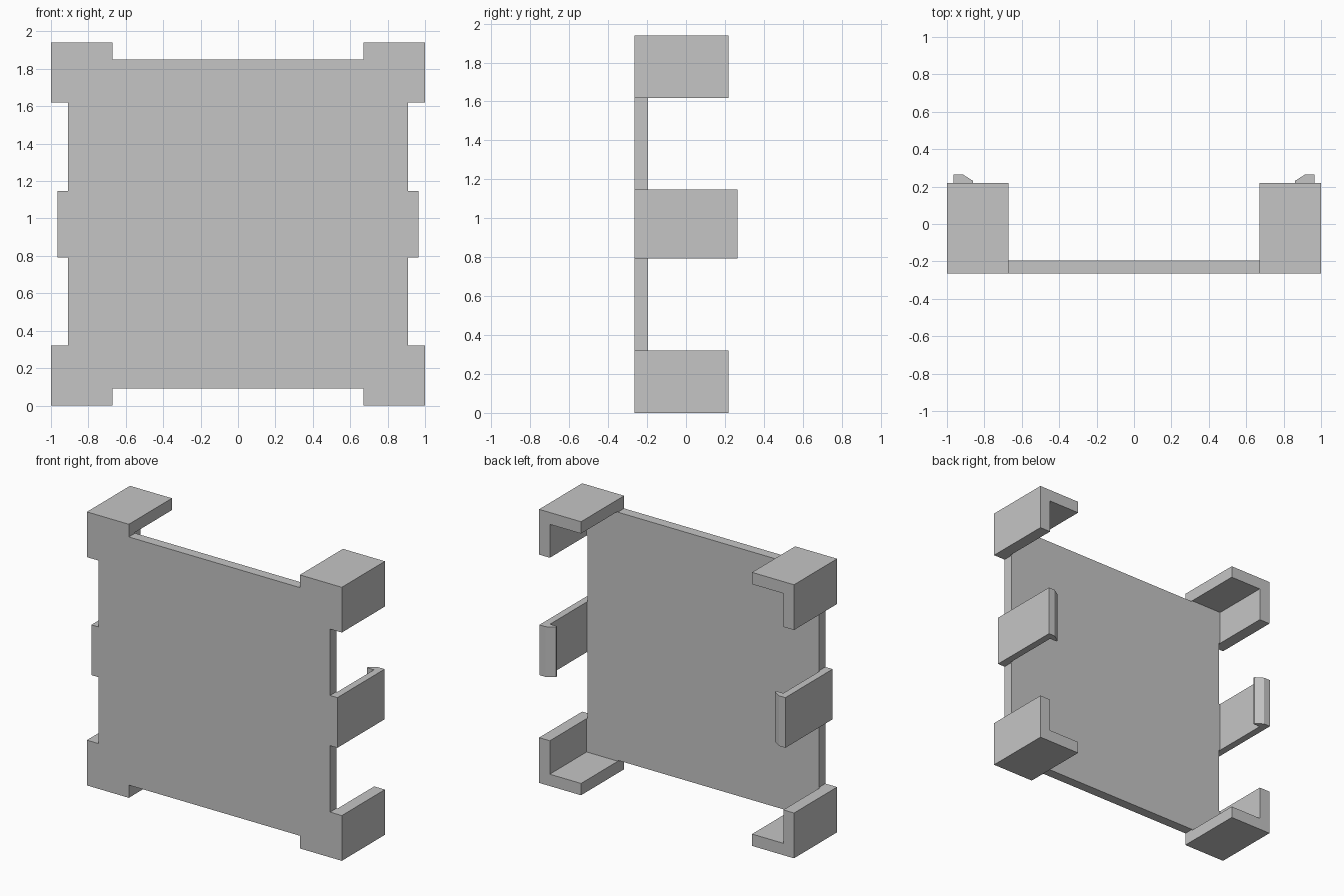
import bpy
import bmesh

cube = bpy.data.objects.get("Cube")
if cube:
    bpy.data.objects.remove(cube, do_unlink=True)

grey = bpy.data.materials.new("light grey")
grey.use_nodes = True
colour = (0.56, 0.56, 0.56, 1)
grey.diffuse_color = colour
grey.node_tree.nodes["Principled BSDF"].inputs["Base Color"].default_value = colour

MID_Z = 0.97            # height of the centre line
FRONT, PLATE_BACK = -0.265, -0.195


def extrude(name, outline, offset, mirror=(False, False, False)):
    """Solid from a flat outline pushed along an offset, mirrored about the centre."""
    bm = bmesh.new()
    base = bm.faces.new([bm.verts.new(p) for p in outline])
    moved = bmesh.ops.extrude_face_region(bm, geom=[base], use_keep_orig=True)["geom"]
    verts = [v for v in moved if isinstance(v, bmesh.types.BMVert)]
    bmesh.ops.translate(bm, verts=verts, vec=offset)
    bmesh.ops.recalc_face_normals(bm, faces=bm.faces)
    mesh = bpy.data.meshes.new(name)
    bm.to_mesh(mesh)
    bm.free()
    mesh.materials.append(grey)
    obj = bpy.data.objects.new(name, mesh)
    obj.location.z = MID_Z
    bpy.context.collection.objects.link(obj)
    if any(mirror):
        mod = obj.modifiers.new("Mirror", 'MIRROR')
        mod.use_axis = mirror
        mod.use_mirror_merge = False


# Back plate: a single outline with stepped corners and small side tabs
EDGE, TOP = 0.908, 0.88                      # plate half width and half height
CORNER_W, CORNER_H, REACH = 0.329, 0.321, 0.218   # corner bracket size and rear end
CLIP, CLIP_H = 0.965, 0.178                  # clip outer side and half height
inner_x, inner_z = 1 - CORNER_W, MID_Z - CORNER_H
quarter = [(CLIP, CLIP_H), (EDGE, CLIP_H), (EDGE, inner_z), (1, inner_z),
           (1, MID_Z), (inner_x, MID_Z), (inner_x, TOP)]
half = quarter + [(-x, z) for x, z in reversed(quarter)]
outline = half + [(-x, -z) for x, z in half]
extrude("plate", [(x, FRONT, z) for x, z in outline],
        (0, PLATE_BACK - FRONT, 0))

# Four L-shaped corner brackets
WALL = 0.084
bracket = [(1, MID_Z), (inner_x, MID_Z), (inner_x, MID_Z - WALL),
           (1 - WALL, MID_Z - WALL), (1 - WALL, inner_z), (1, inner_z)]
extrude("corner_brackets", [(x, PLATE_BACK, z) for x, z in bracket],
        (0, REACH - PLATE_BACK, 0), (True, False, True))

# Two side clips with hooked, bevelled tips
clip = [(CLIP, PLATE_BACK), (CLIP, 0.265), (0.915, 0.265), (0.86, 0.23),
        (0.86, 0.217), (0.915, 0.217), (0.915, PLATE_BACK)]
extrude("side_clips", [(x, y, -CLIP_H) for x, y in clip],
        (0, 0, 2 * CLIP_H), (True, False, False))
